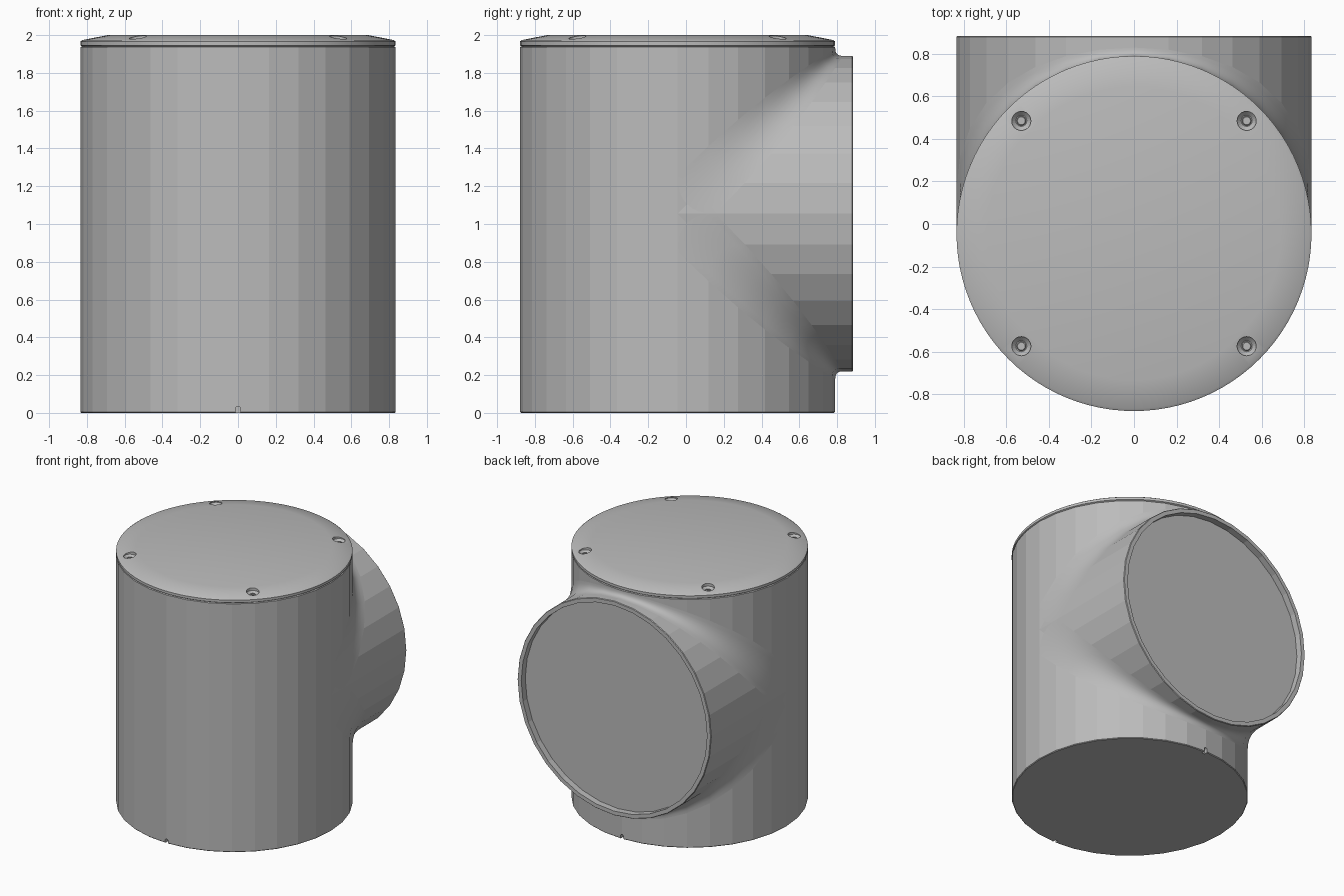
import bpy, bmesh, math
from mathutils import Matrix, Vector

if "Cube" in bpy.data.objects:
    bpy.data.objects.remove(bpy.data.objects["Cube"])

R = 0.835          # radius of both cylinders
CY = -0.045        # y of the upright axis
CZ = 1.055         # z of the branch axis
SEG = 32

grey = bpy.data.materials.new("light grey")
grey.diffuse_color = (0.5, 0.5, 0.5, 1)
grey.use_nodes = True
grey.node_tree.nodes["Principled BSDF"].inputs["Base Color"].default_value = grey.diffuse_color


def finish(bm, name, smooth=False):
    mesh = bpy.data.meshes.new(name)
    bmesh.ops.remove_doubles(bm, verts=bm.verts, dist=1e-5)
    bmesh.ops.recalc_face_normals(bm, faces=bm.faces)
    bm.to_mesh(mesh)
    bm.free()
    mesh.materials.append(grey)
    ob = bpy.data.objects.new(name, mesh)
    bpy.context.collection.objects.link(ob)
    if smooth:
        bpy.ops.object.select_all(action='DESELECT')
        ob.select_set(True)
        bpy.context.view_layer.objects.active = ob
        bpy.ops.object.shade_smooth_by_angle(angle=math.radians(30))
    return ob


def lathe(name, profile, seg, matrix, smooth=False):
    """Closed turned solid from (radius, height) pairs, capped at both ends."""
    bm = bmesh.new()
    rings = []
    for r, h in profile:
        rings.append([bm.verts.new(matrix @ Vector((r * math.cos(2 * math.pi * i / seg),
                                                    r * math.sin(2 * math.pi * i / seg), h)))
                      for i in range(seg)])
    for a, b in zip(rings, rings[1:]):
        for i in range(seg):
            j = (i + 1) % seg
            bm.faces.new((a[i], a[j], b[j], b[i]))
    bm.faces.new(rings[0])
    bm.faces.new(rings[-1])
    return finish(bm, name, smooth)


def cut(target, cutter):
    cutter.hide_render = True
    cutter.hide_viewport = True
    mod = target.modifiers.new("cut", 'BOOLEAN')
    mod.operation = 'DIFFERENCE'
    mod.object = cutter


upright = Matrix.Translation((0, CY, 0))
# local z of the branch points to the back
sideways = Matrix.Translation((0, CY, CZ)) @ Matrix.Rotation(-math.pi / 2, 4, 'X')

# Upright body with a shallow shadow gap under the lid
body = lathe("body", [(R - 0.005, 0), (R, 0.005), (R, 1.936), (R - 0.008, 1.94)], SEG, upright)

# Drain notches at the foot, front and back
for side, label in ((-1, "front"), (1, "back")):
    m = Matrix.Translation((0, CY + side * R, 0.022)) @ Matrix.Rotation(math.pi / 2, 4, 'X')
    notch = lathe(label + "_notch_cutter", [(0.013, -0.03), (0.013, 0.03)], 16, m)
    for v in notch.data.vertices:
        if v.co.z < 0.02:
            v.co.z = -0.01
    cut(body, notch)

# Branch with recessed end
END = 0.885 - CY
lathe("branch", [(R, 0), (R, END - 0.005), (R - 0.004, END), (R - 0.034, END),
                 (R - 0.034, END - 0.05)], SEG, sideways)

# Blends above and below, narrow at the middle and wide at the sides
for sign, label in ((1, "upper"), (-1, "lower")):
    bm = bmesh.new()
    rows = []
    steps = 8
    for i in range(SEG // 2 + 1):
        t = -math.pi / 2 + 2 * math.pi * i / SEG
        c = R * math.cos(t)
        d = 0.04 + 0.16 * math.sin(t) ** 2
        row = []
        for k in range(steps + 1):
            u = k / steps
            y = c + d * u * u
            z = c + d * (1 - u) ** 2
            row.append(bm.verts.new((R * math.sin(t), CY + y, CZ + sign * z)))
        rows.append(row)
    for a, b in zip(rows, rows[1:]):
        for k in range(steps):
            quad = (a[k], b[k], b[k + 1], a[k + 1])
            bm.faces.new(quad if sign > 0 else quad[::-1])
    finish(bm, label + "_blend", True)

# Lid with sloping rim
lid = lathe("lid", [(R - 0.01, 1.94), (R, 1.946), (R, 1.966), (R - 0.012, 1.974),
                    (0.69, 2.0)], 96, upright, True)

# Countersunk screw holes and screw heads
for sx in (-1, 1):
    for sy in (-1, 1):
        m = Matrix.Translation((0.53 * sx, CY + 0.53 * sy, 0))
        hole = lathe("hole_cutter", [(0.026, 1.955), (0.045, 1.975), (0.045, 2.02)], 24, m)
        cut(lid, hole)
        lathe("screw", [(0.022, 1.95), (0.022, 1.964), (0.018, 1.967),
                        (0.011, 1.967), (0.011, 1.96)], 24, m)
